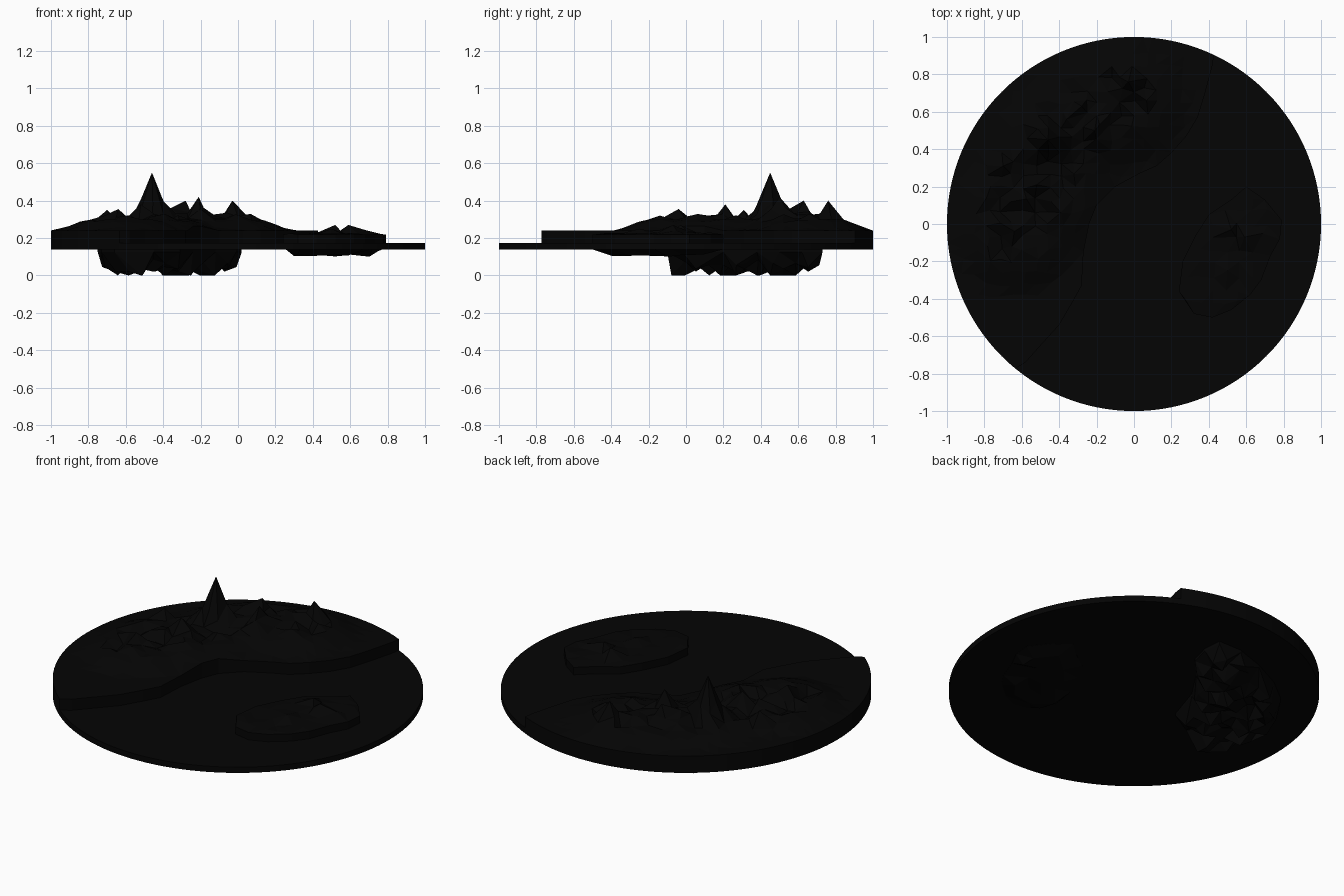
import bpy, bmesh, math, random
from mathutils import Vector
from mathutils.geometry import delaunay_2d_cdt, intersect_point_line

random.seed(7)
if "Cube" in bpy.data.objects:
    bpy.data.objects.remove(bpy.data.objects["Cube"], do_unlink=True)

BOTTOM, SEA, SHORE = 0.14, 0.174, 0.24
SEGMENTS = 128

black = bpy.data.materials.new("near_black")
black.use_nodes = True
colour = (0.0013, 0.0013, 0.0013, 1)
black.diffuse_color = colour
black.node_tree.nodes["Principled BSDF"].inputs["Base Color"].default_value = colour


def finish(name, bm):
    bmesh.ops.recalc_face_normals(bm, faces=bm.faces)
    mesh = bpy.data.meshes.new(name)
    bm.to_mesh(mesh)
    bm.free()
    mesh.materials.append(black)
    obj = bpy.data.objects.new(name, mesh)
    bpy.context.collection.objects.link(obj)


def ridge_distance(p, ridge):
    best = 9
    for a, b in zip(ridge, ridge[1:]):
        a, b = Vector(a), Vector(b)
        q, t = intersect_point_line(p, a, b)
        t = min(max(t, 0), 1)
        best = min(best, (p - a.lerp(b, t)).length)
    return best


def relief(name, outline, height, floor, step, extra=(), rim=None):
    """Triangulated relief inside an outline, with walls down to the floor."""
    pts = [Vector(p) for p in outline]
    count = len(pts)
    fixed = pts + [Vector(p) for p in extra]
    n = int(1 / step)
    grid = []
    for i in range(-n, n + 1):
        for j in range(-n, n + 1):
            p = Vector((i, j)) * step
            p += Vector((random.uniform(-1, 1), random.uniform(-1, 1))) * step * 0.2
            if p.length < 0.97 and all((p - q).length > step * 0.6 for q in fixed):
                grid.append(p)
    verts, _, faces, *_ = delaunay_2d_cdt(fixed + grid, [], [list(range(count))], 1, 1e-5)
    bm = bmesh.new()
    bv = [bm.verts.new((v.x, v.y, 0)) for v in verts]
    for f in faces:
        bm.faces.new([bv[i] for i in f])
    bmesh.ops.delete(bm, geom=[v for v in bm.verts if not v.link_faces], context='VERTS')
    for v in bm.verts:
        on_rim = rim is not None and v.is_boundary
        v.co.z = rim if on_rim else height(v.co.xy)
    border = [e for e in bm.edges if e.is_boundary]
    walls = bmesh.ops.extrude_edge_only(bm, edges=border)["geom"]
    for v in walls:
        if isinstance(v, bmesh.types.BMVert):
            v.co.z = floor
    finish(name, bm)


# Round sea plate
bm = bmesh.new()
bmesh.ops.create_cone(bm, cap_ends=True, segments=SEGMENTS, radius1=1, radius2=1,
                      depth=SEA - BOTTOM)
bmesh.ops.translate(bm, verts=bm.verts, vec=(0, 0, (SEA + BOTTOM) / 2))
finish("sea_plate", bm)

# Mainland: rim arc closed by the winding coast
coast = [(-.58, -.74), (-.5, -.65), (-.4, -.54), (-.33, -.42), (-.28, -.33), (-.27, -.15),
         (-.24, 0), (-.2, .1), (-.1, .2), (.03, .27), (.12, .31), (.2, .38), (.28, .47),
         (.34, .57), (.38, .7), (.42, .85)]
arc = [(math.cos(a), math.sin(a)) for a in
       (2 * math.pi * k / SEGMENTS for k in range(23, 83))]
mountain_ridge = [(-.62, -.03), (-.62, .08), (-.48, .15), (-.42, .42), (-.3, .57), (-.06, .65)]
peaks = [(-.46, .45, .55), (-.28, .63, .40), (-.21, .5, .42), (-.03, .76, .40),
         (-.64, -.04, .355), (-.52, .21, .38), (-.7, .31, .35), (-.36, .56, .36),
         (-.6, -.14, .32)]


def land_height(p):
    d = ridge_distance(p, mountain_ridge)
    z = SHORE + 0.058 * min(1, max(0, (0.34 - d) / 0.14))
    if d < 0.15:
        z += random.uniform(-0.04, 0.035)
    for x, y, top in peaks:
        slope = 2.4 if top > 0.5 else 1.4
        z = max(z, top - slope * (p - Vector((x, y))).length)
    return z


relief("mainland", coast + arc, land_height, BOTTOM + 0.002, 0.065,
       [p[:2] for p in peaks])

# Island with low hills
island_outline = [(.24, -.36), (.26, -.2), (.33, -.06), (.4, .05), (.52, .13), (.6, .2),
                  (.7, .13), (.79, .02), (.78, -.08), (.73, -.17), (.68, -.3), (.62, -.38),
                  (.52, -.46), (.42, -.5), (.32, -.48)]
hills = [(.52, -.03, .27), (.59, -.07, .27), (.5, -.25, .25), (.69, -.05, .24)]


def island_height(p):
    z = 0.225 + random.uniform(-0.004, 0.004)
    for x, y, top in hills:
        z = max(z, top - 0.7 * (p - Vector((x, y))).length)
    return z


relief("island", island_outline, island_height, SEA - 0.01, 0.07,
       [h[:2] for h in hills], rim=0.218)

# Jagged rock hanging under the mountains
root_outline = [(-.66, -.1), (-.73, .06), (-.75, .3), (-.64, .47), (-.5, .58), (-.32, .67),
                (-.14, .73), (.01, .73), (.02, .62), (-.01, .5), (-.12, .38), (-.24, .2),
                (-.31, -.02), (-.45, -.1)]
relief("mountain_root", root_outline,
       lambda p: random.choice((0, .02, .035, .045, .055, .065, .085)),
       SEA - 0.01, 0.065, rim=BOTTOM - 0.015)

# Shallow rock under the island
relief("island_root", [(x * .94 + .03, y) for x, y in island_outline],
       lambda p: random.uniform(0.098, 0.115), SEA - 0.01, 0.1, rim=BOTTOM - 0.001)
